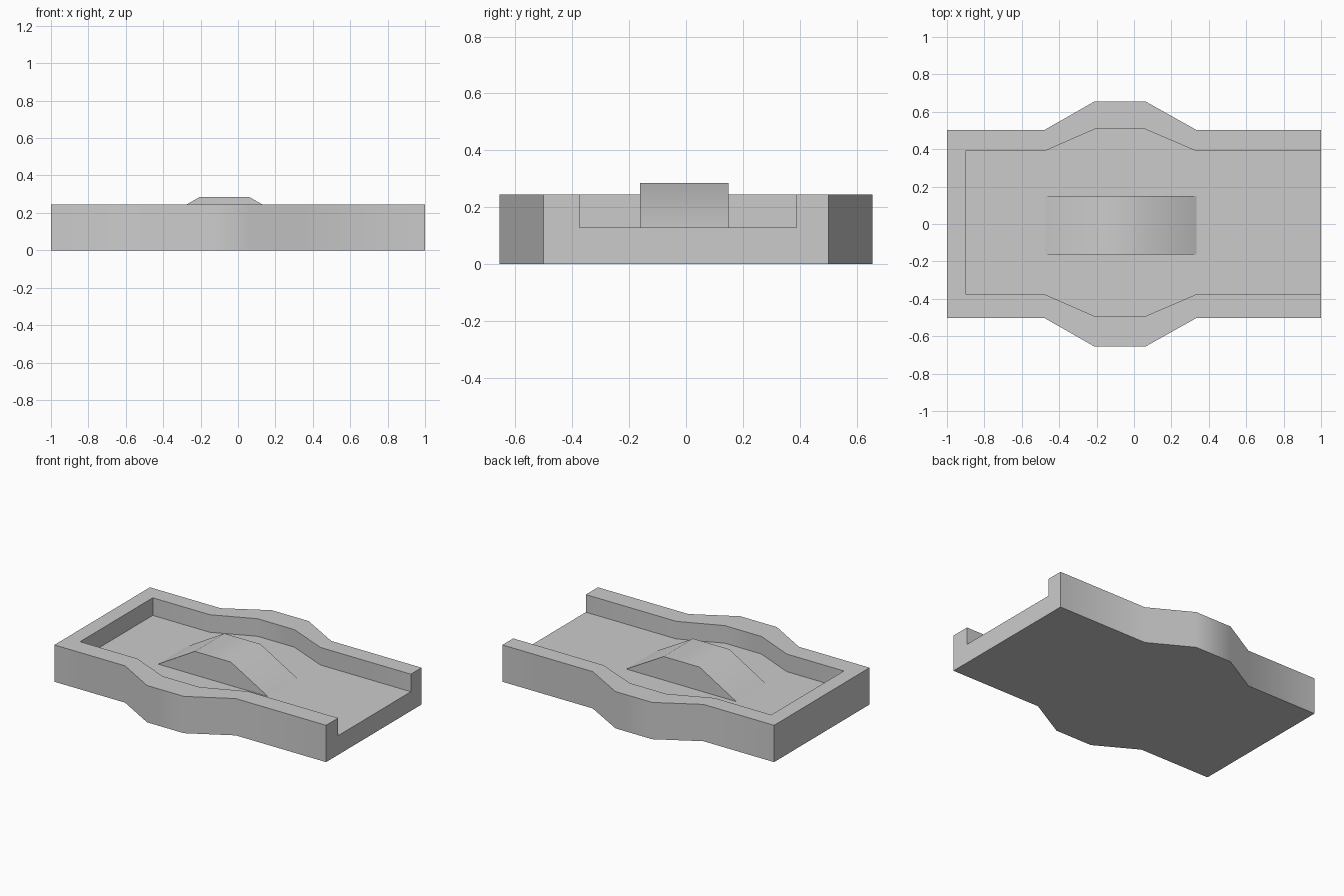
import bpy, bmesh, math
from mathutils import Vector

if "Cube" in bpy.data.objects:
    bpy.data.objects.remove(bpy.data.objects["Cube"])

FLOOR, RIM, CREST = 0.128, 0.245, 0.285
BENDS = (-0.48, -0.21, 0.06, 0.335)   # x positions where the sides flare


def prism(name, points, offset):
    """Extrude a closed planar outline along offset."""
    bm = bmesh.new()
    face = bm.faces.new([bm.verts.new(p) for p in points])
    new = bmesh.ops.extrude_face_region(bm, geom=[face], use_keep_orig=True)["geom"]
    bmesh.ops.translate(bm, vec=Vector(offset),
                        verts=[g for g in new if isinstance(g, bmesh.types.BMVert)])
    bmesh.ops.recalc_face_normals(bm, faces=bm.faces)
    mesh = bpy.data.meshes.new(name)
    bm.to_mesh(mesh)
    bm.free()
    obj = bpy.data.objects.new(name, mesh)
    bpy.context.collection.objects.link(obj)
    return obj


def flared_outline(x0, x1, half, bulge, z, shift=0.0):
    """Straight-sided plan that flares outward around the middle."""
    xs = (x0, *BENDS, x1)
    ys = (half, half, bulge, bulge, half, half)
    low = [(x, shift - y, z) for x, y in zip(xs, ys)]
    high = [(x, shift + y, z) for x, y in zip(xs, ys)]
    return low + high[::-1]


def smooth(obj):
    bpy.ops.object.select_all(action='DESELECT')
    obj.select_set(True)
    bpy.context.view_layer.objects.active = obj
    bpy.ops.object.shade_smooth_by_angle(angle=math.radians(32))


# Tray body: flared slab with a channel cut in, open at the +x end
tray = prism("tray", flared_outline(-1, 1, 0.502, 0.656, 0), (0, 0, RIM))
cutter = prism("channel_cutter",
               flared_outline(-0.9, 1.2, 0.382, 0.5, FLOOR, 0.007), (0, 0, 0.4))
cutter.hide_render = True
cut = tray.modifiers.new("channel", 'BOOLEAN')
cut.operation = 'DIFFERENCE'
cut.solver = 'EXACT'
cut.object = cutter
bpy.context.view_layer.objects.active = tray
bpy.ops.object.modifier_apply(modifier=cut.name)
bpy.data.objects.remove(cutter)
smooth(tray)

# Raised ramp in the middle of the channel
profile = [(x, -0.162, z) for x, z in
           zip((-0.475, -0.205, 0.06, 0.335), (FLOOR, CREST, CREST, FLOOR))]
smooth(prism("center_ramp", profile, (0, 0.312, 0)))
